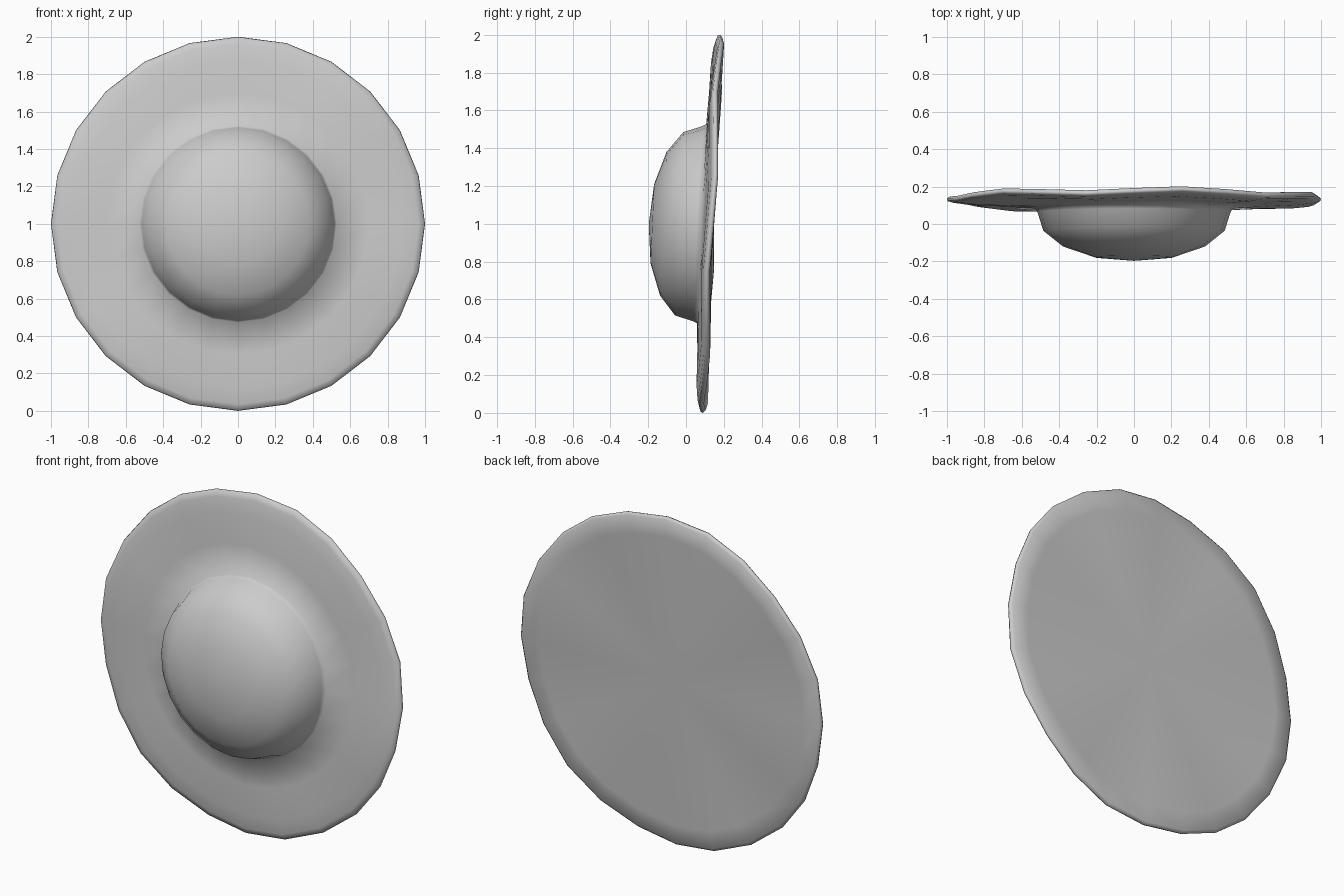
import bpy, bmesh
from math import sin, cos, radians

if "Cube" in bpy.data.objects:
    bpy.data.objects.remove(bpy.data.objects["Cube"])

SEGMENTS = 24
TILT = 0.045      # lean of the hat: y grows with height
WAVE = 0.011      # ripple of the brim edge

# (radius, y) from the crown's front to the centre of the back
PROFILE = [(0, -0.197), (0.21, -0.178), (0.38, -0.12), (0.485, -0.036),
           (0.515, 0.06), (0.527, 0.083), (0.70, 0.094), (0.88, 0.102),
           (0.965, 0.113), (0.995, 0.122), (1.0, 0.135), (0.985, 0.148),
           (0.88, 0.149), (0, 0.14)]


def point(r, y, angle, ripple):
    x, z = r * cos(angle), r * sin(angle)
    wave = ripple * WAVE * cos(6 * (angle - radians(15)))
    return (x, y + TILT * z + wave, 1 + z)


bm = bmesh.new()
rings = []
for i, (r, y) in enumerate(PROFILE):
    if r == 0:
        rings.append([bm.verts.new(point(0, y, 0, 0))] * SEGMENTS)
    else:
        # the ripple fades in from the crown to the rim
        ripple = max(0, (r - 0.53) / 0.47)
        rings.append([bm.verts.new(point(r, y, radians(360 * k / SEGMENTS), ripple))
                      for k in range(SEGMENTS)])

# skin neighbouring rings, with fans at both poles
for a, b in zip(rings, rings[1:]):
    for k in range(SEGMENTS):
        n = (k + 1) % SEGMENTS
        corners = list(dict.fromkeys([a[k], a[n], b[n], b[k]]))
        bm.faces.new(corners).smooth = True
bmesh.ops.recalc_face_normals(bm, faces=bm.faces)

mesh = bpy.data.meshes.new("hat")
bm.to_mesh(mesh)
bm.free()
hat = bpy.data.objects.new("hat", mesh)
bpy.context.collection.objects.link(hat)
